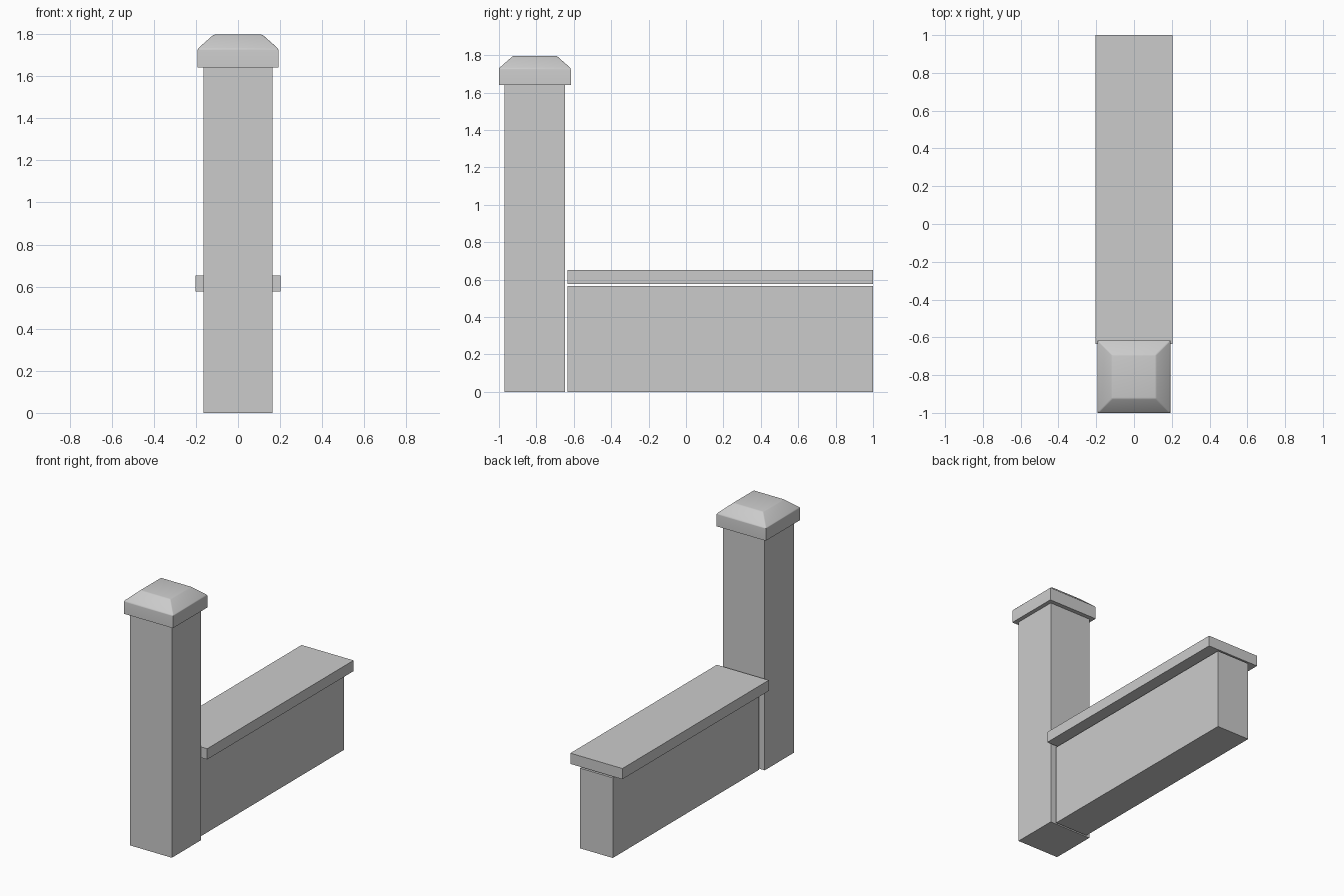
import bpy, bmesh
from math import radians

if "Cube" in bpy.data.objects:
    bpy.data.objects.remove(bpy.data.objects["Cube"])


def box(name, half_x, y0, y1, z0, z1):
    """Axis-aligned block centred on x = 0."""
    bm = bmesh.new()
    bmesh.ops.create_cube(bm, size=1)
    for v in bm.verts:
        v.co.x *= 2 * half_x
        v.co.y = y0 if v.co.y < 0 else y1
        v.co.z = z0 if v.co.z < 0 else z1
    return finish(name, bm)


def finish(name, bm):
    bmesh.ops.recalc_face_normals(bm, faces=bm.faces)
    mesh = bpy.data.meshes.new(name)
    bm.to_mesh(mesh)
    bm.free()
    obj = bpy.data.objects.new(name, mesh)
    bpy.context.collection.objects.link(obj)
    return obj


def pillar_cap(name, centre_y, half, top_half, z0, z1, z2):
    """Square block with a sloped rim and softly rounded upper edges."""
    bm = bmesh.new()
    rings = [[bm.verts.new((sx * h, centre_y + sy * h, z))
              for sx, sy in ((-1, -1), (1, -1), (1, 1), (-1, 1))]
             for h, z in ((half, z0), (half, z1), (top_half, z2))]
    bm.faces.new(rings[0][::-1])
    bm.faces.new(rings[-1])
    for low, high in zip(rings, rings[1:]):
        for i in range(4):
            j = (i + 1) % 4
            bm.faces.new((low[i], low[j], high[j], high[i]))
    upper = [e for e in bm.edges if all(v.co.z > z1 - 0.001 for v in e.verts)]
    bmesh.ops.bevel(bm, geom=upper, offset=0.006, segments=2, profile=0.5,
                    affect='EDGES')
    return finish(name, bm)


# End pillar and its cap
box("pillar", 0.163, -0.971, -0.646, 0, 1.64)
cap = pillar_cap("pillar_cap", -0.808, 0.192, 0.116, 1.64, 1.73, 1.797)
bpy.context.view_layer.objects.active = cap
cap.select_set(True)
bpy.ops.object.shade_smooth_by_angle(angle=radians(35))

# Low wall with a wider coping slab, separated by thin joints
box("wall", 0.128, -0.634, 1.0, 0, 0.566)
box("wall_coping", 0.203, -0.634, 1.0, 0.576, 0.652)
